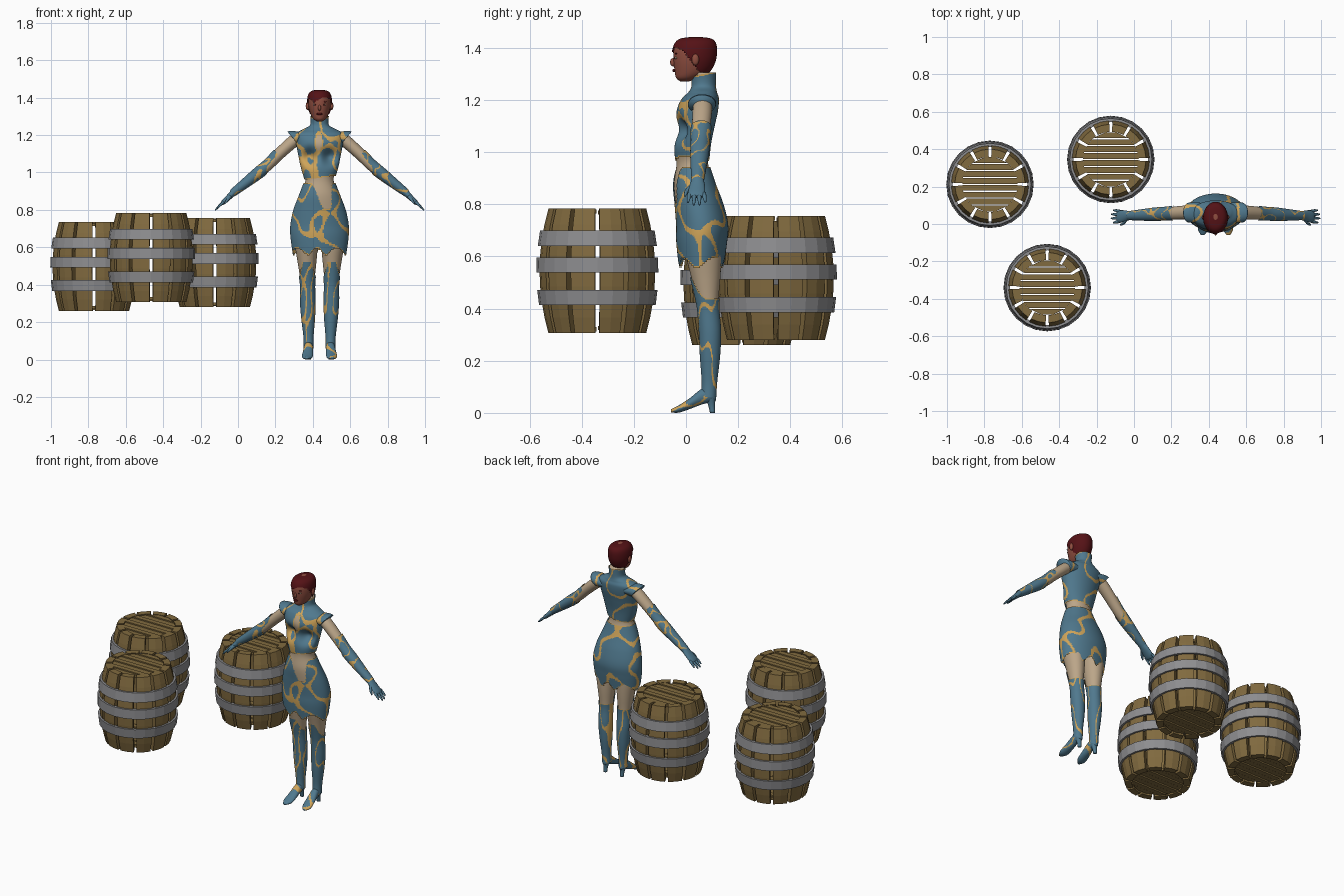
import bpy, bmesh
from math import sin, cos, pi, exp, radians, hypot, atan2
from mathutils import Vector, noise

cube = bpy.data.objects.get("Cube")
if cube:
    bpy.data.objects.remove(cube, do_unlink=True)

CX = 0.436  # where the figure stands


def material(name, r, g, b):
    m = bpy.data.materials.new(name)
    m.use_nodes = True
    m.diffuse_color = (r, g, b, 1)
    m.node_tree.nodes["Principled BSDF"].inputs["Base Color"].default_value = (r, g, b, 1)
    return m


BLUE = material("blue cloth", 0.08, 0.19, 0.27)
GOLD = material("gold trim", 0.62, 0.37, 0.10)
SKIN = material("tan skin", 0.50, 0.38, 0.25)
FACE = material("russet face", 0.27, 0.075, 0.05)
HAIR = material("dark red hair", 0.09, 0.006, 0.008)
WOOD = material("barrel wood", 0.22, 0.145, 0.05)
STEEL = material("hoop steel", 0.27, 0.27, 0.28)
CLOTH = [BLUE, GOLD]


def finish(name, bm, mats, loc, smooth):
    bmesh.ops.recalc_face_normals(bm, faces=bm.faces)
    for f in bm.faces:
        f.smooth = smooth
    me = bpy.data.meshes.new(name)
    bm.to_mesh(me)
    bm.free()
    for m in mats:
        me.materials.append(m)
    ob = bpy.data.objects.new(name, me)
    ob.location = loc
    bpy.context.collection.objects.link(ob)
    return ob


def spline(secs, t):
    i = min(int(t), len(secs) - 2)
    f = t - i
    a, b, c, d = (secs[max(0, min(len(secs) - 1, k))] for k in range(i - 1, i + 3))
    return [q + f / 2 * (r - p + f * (2 * p - 5 * q + 4 * r - s + f * (3 * (q - r) + s - p)))
            for p, q, r, s in zip(a, b, c, d)]


def loft(name, secs, mats, n=32, rows=30, grow=0.0, edge=None, grain=(9, 9, 7),
         u=(1, 0, 0), v=(0, 1, 0), side=1, shape=None):
    """Skin oval sections (x, y, z, a, b); edge(p) < 0 trims cloth, near 0 is gold."""
    bm = bmesh.new()
    u, v = Vector(u), Vector(v)
    rings = []
    for j in range(rows + 1):
        x, y, z, a, b = spline(secs, j / rows * (len(secs) - 1))
        ring = []
        for k in range(n):
            w = 2 * pi * k / n
            p = Vector((x, y, z)) + u * cos(w) * (a + grow) + v * sin(w) * (b + grow)
            if shape:
                shape(p, sin(w))
            p.x *= side
            ring.append(bm.verts.new(p))
        rings.append(ring)
    for lo, hi in zip(rings, rings[1:]):
        for k in range(n):
            q = (k + 1) % n
            quad = (lo[k], lo[q], hi[q], hi[k])
            p = sum((c.co for c in quad), Vector()) / 4
            d = edge(p) if edge else 1
            if d < 0:
                continue
            f = bm.faces.new(quad)
            if len(mats) > 1:
                ribbon = abs(noise.noise(Vector([c * g for c, g in zip(p, grain)]))) < 0.075
                f.material_index = int(d < 0.006 or ribbon)
    if edge is None:
        bm.faces.new(rings[0])
        bm.faces.new(rings[-1])
    else:
        bmesh.ops.delete(bm, geom=[w for w in bm.verts if not w.link_faces], context="VERTS")
    return finish(name, bm, mats, (CX, 0, 0), True)


def ball(name, loc, scale, mat):
    bm = bmesh.new()
    bmesh.ops.create_uvsphere(bm, u_segments=16, v_segments=10, radius=1)
    for w in bm.verts:
        w.co = Vector([c * s for c, s in zip(w.co, scale)])
    return finish(name, bm, [mat], (CX + loc[0], loc[1], loc[2]), True)


# Torso, bodice and skirt share one set of sections
torso = [(0, cy, z, a, b) for cy, z, a, b in (
    (.058, .53, .134, .078), (.06, .65, .151, .093), (.062, .72, .152, .096),
    (.05, .80, .136, .09), (.032, .88, .106, .078), (.024, .96, .075, .060),
    (.025, 1.03, .096, .066), (.033, 1.10, .110, .072), (.043, 1.16, .122, .075),
    (.055, 1.205, .125, .066), (.064, 1.23, .085, .05), (.068, 1.255, .045, .042),
    (.068, 1.305, .045, .042))]


def bust(p, s):
    if s < 0 and p.z > .95:
        for x in (-.052, .052):
            p.y += .05 * min(1, -2 * s) * s / -s * -exp(-((p.x - x) / .04) ** 2 - ((p.z - 1.085) / .042) ** 2)


def bodice_edge(p):
    lower = p.z - .972 - .012 * sin(12 * p.x)
    keyhole = (hypot((p.x + .004) / .016, (p.z - 1.16) / .045) - 1) * .016 if p.y < .03 else 1
    return min(lower, keyhole, 1.30 + .2 * (p.y - .068) - p.z)


def skirt_edge(p):
    angle = atan2(p.y - .06, p.x)
    hem = .555 + .04 * abs(sin(3 * angle + .4)) ** 1.5
    top = .945
    if p.y < .03:
        top -= .14 * exp(-((p.x - .022 - (.9 - p.z) * .2) / .04) ** 4)
    return min(p.z - hem, top - p.z)


loft("torso", torso[3:], [SKIN], 48, 60, shape=bust)
loft("bodice", torso[5:], CLOTH, 120, 90, .005, bodice_edge, shape=bust)
loft("skirt", torso[:6], CLOTH, 128, 90, .004, skirt_edge)

# Head, hair and face
head = [(0, cy, z, a, b) for cy, z, a, b in (
    (-.005, 1.272, .012, .018), (.005, 1.285, .032, .043), (.022, 1.31, .047, .065),
    (.030, 1.35, .058, .078), (.033, 1.39, .060, .080), (.036, 1.42, .053, .072),
    (.038, 1.436, .036, .052), (.038, 1.442, .006, .01))]


def hair_edge(p):
    fall = max(0, min(1, (p.y + .01) / .075))
    return p.z - (1.392 - .10 * fall + .01 * sin(60 * p.x))


loft("head", head, [FACE], 40, 40)
loft("hair", head, [HAIR], 64, 60, .006, hair_edge)
ball("nose", (0, -.049, 1.345), (.008, .012, .016), FACE)
ball("lips", (0, -.046, 1.313), (.016, .006, .006), HAIR)

arm_u, arm_v = (0, 1, 0), (.65, 0, .76)
arm = [(.11, .064, 1.19, .036, .034), (.16, .062, 1.15, .037, .033),
       (.22, .058, 1.095, .035, .031), (.275, .055, 1.04, .032, .029),
       (.33, .052, .995, .031, .028), (.40, .048, .94, .025, .022),
       (.465, .045, .89, .019, .016)]
leg = [(x, cy, z, a, b) for x, cy, z, a, b in (
    (.058, .087, .06, .022, .024), (.059, .09, .12, .022, .025),
    (.061, .092, .22, .032, .034), (.063, .092, .31, .037, .038),
    (.064, .086, .39, .036, .038), (.065, .082, .44, .040, .043),
    (.067, .076, .52, .050, .056), (.070, .068, .60, .060, .068),
    (.072, .062, .68, .064, .074))]
foot = [(.058, .116, .06, .010, .012), (.058, .10, .07, .022, .028),
        (.059, .06, .062, .024, .030), (.062, .015, .036, .028, .021),
        (.066, -.028, .015, .028, .014), (.069, -.058, .008, .010, .006)]


def boot_edge(p):
    return .44 + .04 * max(0, (.085 - p.y) / .045) ** 2 - p.z


def glove_edge(p):
    return abs(p.x) - .285 + .8 * max(0, p.z - 1.03) + .25 * abs(p.y - .055)


for side, label in ((1, "left"), (-1, "right")):
    limb = dict(u=arm_u, v=arm_v, side=side)
    loft(label + "_arm", arm, [SKIN], 28, 30, **limb)
    loft(label + "_cap_sleeve", [(.07, .062, 1.185, .05, .038), (.11, .062, 1.187, .054, .046),
                                (.142, .061, 1.183, .053, .048)], CLOTH, 56, 16, **limb)
    loft(label + "_glove", arm[2:], CLOTH, 56, 70, .005, glove_edge, (14, 20, 14), **limb)
    # Hand with four fingers and a thumb
    loft(label + "_palm", [(.455, .045, .898, .022, .019), (.485, .043, .868, .030, .015),
                           (.515, .040, .840, .033, .012), (.526, .040, .830, .028, .007)],
         [BLUE], 24, 12, **limb)
    for i in range(4):
        y = .014 + .018 * i
        reach = (.035, .046, .045, .034)[i]
        tip = y + .004 * (i - 1.5)
        loft(f"{label}_finger_{i + 1}", [(.512, y, .842, .009, .008),
             (.512 + reach * .5, (y + tip) / 2, .842 - reach * .42, .008, .007),
             (.512 + reach, tip, .842 - reach * .95, .004, .004)], [BLUE], 10, 8, **limb)
    loft(label + "_thumb", [(.475, .025, .875, .010, .010), (.493, .004, .852, .009, .008),
                            (.508, -.004, .832, .004, .004)], [BLUE], 10, 8, **limb)
    # Leg, boot and heeled foot
    loft(label + "_leg", leg, [SKIN], 32, 36, side=side)
    loft(label + "_boot", leg[:7], CLOTH, 64, 100, .005, boot_edge, (20, 20, 5), side=side)
    loft(label + "_foot", foot, CLOTH, 32, 30, u=(1, 0, 0), v=(0, 0, 1), side=side)
    loft(label + "_heel", [(.058, .102, 0, .011, .010), (.058, .098, .03, .013, .013),
                           (.058, .094, .06, .021, .020)], [BLUE], 16, 6, side=side)
    # Ear, eye and brow
    ball(label + "_ear", (side * .064, .036, 1.355), (.010, .014, .022), FACE)
    ball(label + "_eye", (side * .024, -.038, 1.362), (.010, .006, .005), SKIN)
    ball(label + "_pupil", (side * .024, -.043, 1.362), (.004, .003, .004), HAIR)
    ball(label + "_brow", (side * .025, -.038, 1.378), (.014, .005, .003), HAIR)

HALF = .238  # half the height of a barrel


def bulge(z):
    return .188 + .034 * (1 - (z / HALF) ** 2)


def staves(bm):
    levels = [HALF * k / 4 for k in range(-4, 5)]
    for i in range(12):
        angles = [radians(30 * i + a) for a in (2.5, 15, 27.5)]
        loops = []
        for z in levels:
            path = [(bulge(z), a) for a in angles] + [(bulge(z) - .04, a) for a in reversed(angles)]
            loops.append([bm.verts.new((r * cos(a), r * sin(a), z)) for r, a in path])
        for lo, hi in zip(loops, loops[1:]):
            for k in range(6):
                q = (k + 1) % 6
                bm.faces.new((lo[k], lo[q], hi[q], hi[k]))
        bm.faces.new(loops[0])
        bm.faces.new(loops[-1])


def lid(bm, z, shift):
    radius, count = .148, 8
    pitch = 2 * radius / count
    for i in range(count):
        y0 = -radius + i * pitch + .003
        y1 = y0 + pitch - .006
        lift = .004 * ((i + shift) % 2)
        ends = [(s * max(.03, (radius ** 2 - y * y) ** .5), y) for s, y in
                ((-1, y0), (1, y0), (1, y1), (-1, y1))]
        bottom = [bm.verts.new((x, y, z - .008 + lift)) for x, y in ends]
        top = [bm.verts.new((x, y, z + .008 + lift)) for x, y in ends]
        bm.faces.new(bottom)
        bm.faces.new(top)
        for k in range(4):
            q = (k + 1) % 4
            bm.faces.new((bottom[k], bottom[q], top[q], top[k]))


def hoop(bm, z):
    loops = []
    for k in range(24):
        a = radians(15 * k)
        rim = [(bulge(z + dz) + dr, z + dz) for dz, dr in
               ((-.029, -.008), (-.029, .012), (.029, .012), (.029, -.008))]
        loops.append([bm.verts.new((r * cos(a), r * sin(a), h)) for r, h in rim])
    for k in range(24):
        a, b = loops[k], loops[(k + 1) % 24]
        for j in range(4):
            q = (j + 1) % 4
            bm.faces.new((a[j], b[j], b[q], a[q]))


# Three barrels of staves, lids and hoops
for name, loc in (("west", (-.77, .212, .498)), ("front", (-.464, -.34, .545)),
                  ("back", (-.124, .345, .518))):
    bm = bmesh.new()
    staves(bm)
    lid(bm, HALF - .014, 0)
    lid(bm, .014 - HALF, 1)
    finish(name + "_barrel_wood", bm, [WOOD], loc, False)
    bm = bmesh.new()
    for z in (.125, .022, -.103):
        hoop(bm, z)
    finish(name + "_barrel_hoops", bm, [STEEL], loc, False)
